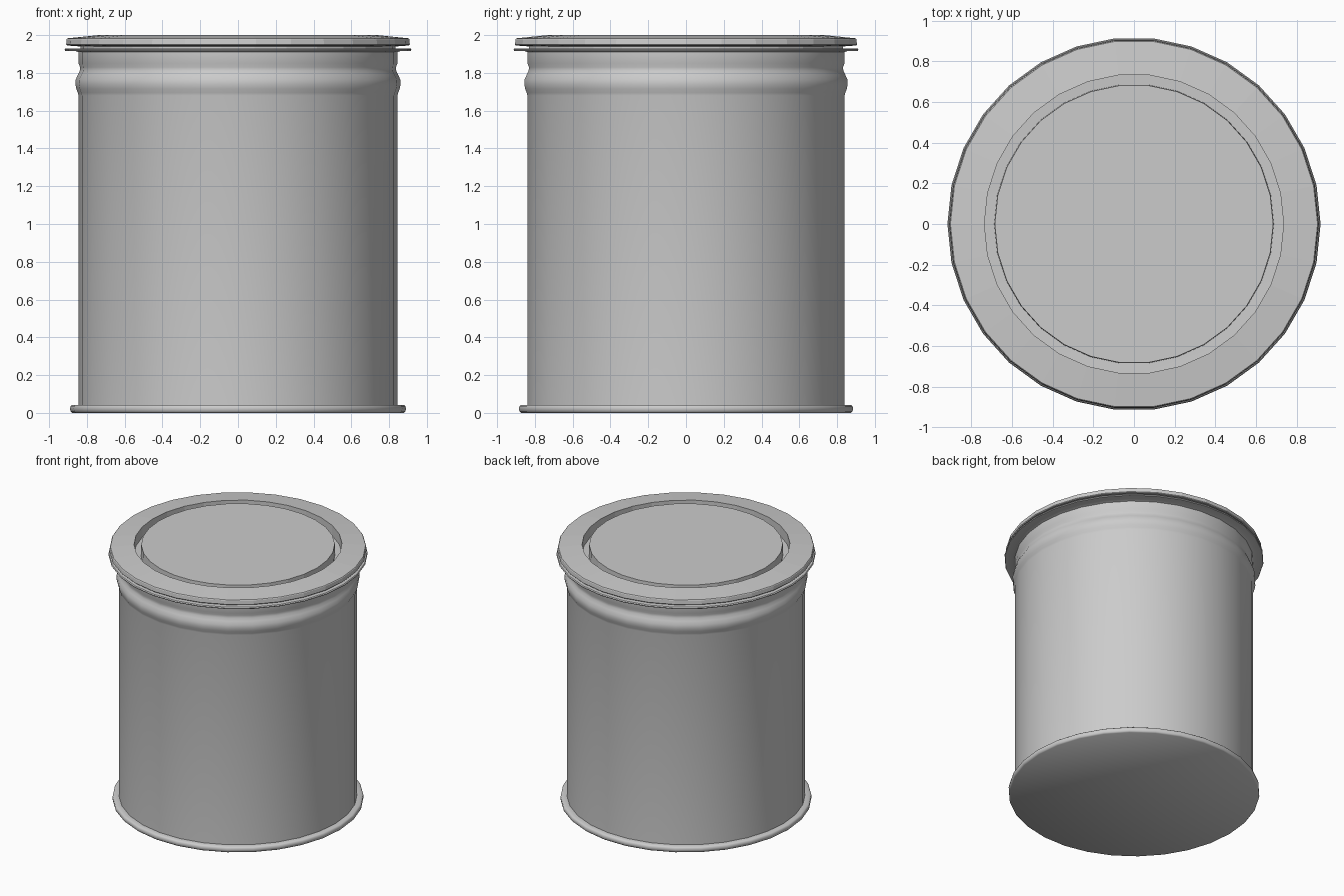
import bpy, bmesh, math

if "Cube" in bpy.data.objects:
    bpy.data.objects.remove(bpy.data.objects["Cube"])

SIDES = 30


def lathe(name, profile, smooth=None):
    """Revolve (radius, z) points about z; radius 0 closes with a pole."""
    bm = bmesh.new()
    rings = []
    for r, z in profile:
        if r == 0:
            rings.append([bm.verts.new((0, 0, z))] * SIDES)
        else:
            rings.append([bm.verts.new((r * math.cos(2 * math.pi * i / SIDES),
                                        r * math.sin(2 * math.pi * i / SIDES), z))
                          for i in range(SIDES)])
    for a, b in zip(rings, rings[1:]):
        for i in range(SIDES):
            j = (i + 1) % SIDES
            bm.faces.new(list(dict.fromkeys((a[i], a[j], b[j], b[i]))))
    bmesh.ops.recalc_face_normals(bm, faces=bm.faces)
    mesh = bpy.data.meshes.new(name)
    bm.to_mesh(mesh)
    bm.free()
    obj = bpy.data.objects.new(name, mesh)
    bpy.context.collection.objects.link(obj)
    if smooth is not None:
        bpy.ops.object.select_all(action='DESELECT')
        obj.select_set(True)
        bpy.context.view_layer.objects.active = obj
        bpy.ops.object.shade_smooth_by_angle(angle=math.radians(smooth))
    return obj


# Can wall with a rounded bead near the top and a thin rolled flange
lathe("can_body", [
    (0, 0.03), (0.844, 0.03), (0.844, 1.68), (0.848, 1.695), (0.856, 1.715),
    (0.861, 1.74), (0.859, 1.765), (0.848, 1.79), (0.838, 1.81), (0.836, 1.83),
    (0.844, 1.85), (0.844, 1.91), (0.865, 1.917), (0.915, 1.917),
    (0.918, 1.923), (0.913, 1.93), (0.83, 1.93), (0, 1.93 - 0.1)], 40)

# Bottom rim and base
lathe("base_rim", [
    (0, 0), (0.878, 0), (0.887, 0.008), (0.889, 0.022), (0.887, 0.036),
    (0.878, 0.043), (0.844, 0.043), (0, 0.043)], 50)

# Lid ring, sloping gently outward, with the inner groove wall
lathe("lid_ring", [
    (0.736, 1.83), (0.736, 2.0), (0.903, 1.983), (0.907, 1.978),
    (0.910, 1.95), (0.905, 1.945), (0.835, 1.94), (0.835, 1.83)])

# Groove floor
lathe("groove_floor", [(0, 1.84), (0.74, 1.84)])

# Pressed-in centre plug, slightly wider at the bottom
lathe("lid_plug", [(0, 1.835), (0.69, 1.835), (0.685, 1.997), (0, 1.997)])
